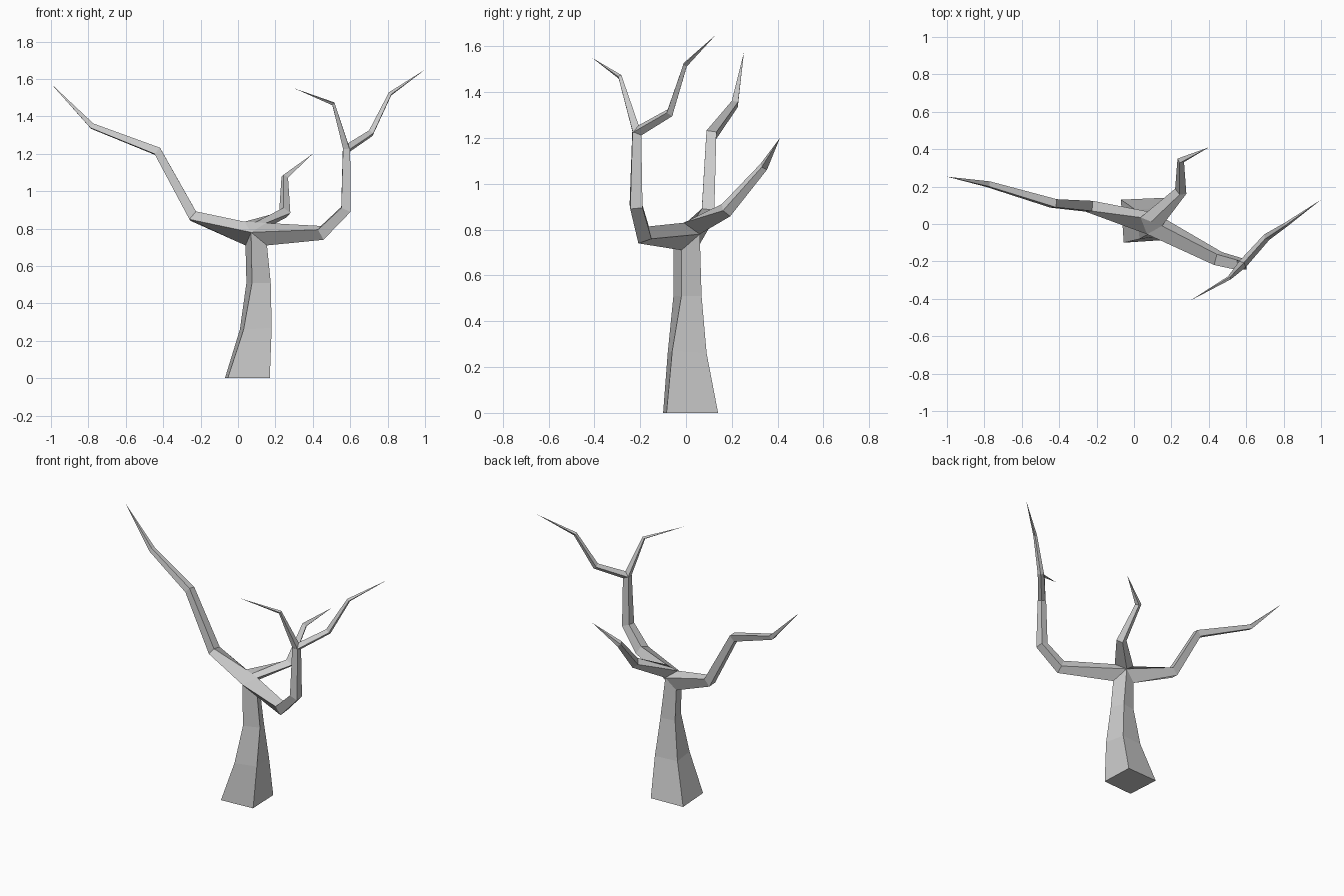
import bpy, bmesh
from math import radians
from mathutils import Vector, Matrix

cube = bpy.data.objects.get("Cube")
if cube:
    bpy.data.objects.remove(cube)

bark = bpy.data.materials.new("grey_bark")
bark.use_nodes = True
GREY = (0.6, 0.6, 0.6, 1)
bark.diffuse_color = GREY
bark.node_tree.nodes["Principled BSDF"].inputs["Base Color"].default_value = GREY


def finish(name, bm):
    bmesh.ops.recalc_face_normals(bm, faces=bm.faces)
    mesh = bpy.data.meshes.new(name)
    bm.to_mesh(mesh)
    bm.free()
    mesh.materials.append(bark)
    obj = bpy.data.objects.new(name, mesh)
    bpy.context.collection.objects.link(obj)
    return obj


def loft(name, rings):
    """Skin a list of four-sided rings; a one-point ring closes to a tip."""
    bm = bmesh.new()
    loops = [[bm.verts.new(p) for p in ring] for ring in rings]
    for a, b in zip(loops, loops[1:]):
        for i in range(4):
            j = (i + 1) % 4
            if len(b) == 1:
                bm.faces.new((a[i], a[j], b[0]))
            else:
                bm.faces.new((a[i], a[j], b[j], b[i]))
    bm.faces.new(loops[0])
    if len(loops[-1]) == 4:
        bm.faces.new(loops[-1])
    return finish(name, bm)


def branch(name, start, nodes, roll=0):
    """Four-sided limb from a start ring along (x, y, z, radius) nodes."""
    centre = sum(start, Vector()) / 4
    points = [centre] + [Vector(n[:3]) for n in nodes]
    low, side = start[0] - centre, start[1] - centre
    rings = [start]
    for k, node in enumerate(nodes, 1):
        radius = node[3]
        if radius == 0:
            rings.append([points[k]])
            continue
        way = (points[k] - points[k - 1]).normalized()
        if k + 1 < len(points):
            way = (way + (points[k + 1] - points[k]).normalized()).normalized()
        low = (low - way * low.dot(way)).normalized()
        across = way.cross(low)
        if across.dot(side) < 0:
            across = -across
        side = across
        turn = Matrix.Rotation(radians(roll), 3, way)
        u, v = turn @ low * radius, turn @ side * radius
        rings.append([points[k] + d for d in (u, v, -u, -v)])
    return loft(name, rings)


def diamond(centre, radius, way):
    """Square ring around a direction, for starting twigs."""
    way = Vector(way).normalized()
    u = Vector((0, 0, -1))
    u = (u - way * u.dot(way)).normalized() * radius
    v = way.cross(u)
    c = Vector(centre)
    return [c + u, c + v, c - u, c - v]


# Trunk: four corners per level
left_c, front_c = Vector((.04, .045, .71)), Vector((.07, -.055, .78))
right_c, back_c = Vector((.155, -.02, .71)), Vector((.11, .06, .78))
loft("trunk", [
    [(-.07, .13, 0), (-.055, -.10, 0), (.17, -.085, 0), (.16, .14, 0)],
    [(.01, .075, .26), (.03, -.08, .26), (.18, -.06, .27), (.165, .09, .26)],
    [(.045, .05, .51), (.075, -.055, .51), (.175, -.02, .51), (.14, .068, .51)],
    [left_c, front_c, right_c, back_c]])

# Crotch where the three limbs meet
top_l, top_r = Vector((.035, .035, .837)), Vector((.15, -.01, .83))
bm = bmesh.new()
for p in (left_c, front_c, right_c, back_c, top_l, top_r):
    bm.verts.new(p)
bmesh.ops.convex_hull(bm, input=bm.verts)
finish("crotch", bm)

# Main limbs
branch("right_limb", [left_c, front_c, top_l, back_c], [
    (-.24, .095, .867, .039), (-.43, .11, 1.213, .031),
    (-.78, .213, 1.348, .02), (-1, .253, 1.575, 0)], -20)
branch("left_limb", [right_c, front_c, top_r, back_c], [
    (.45, -.185, .777, .044), (.577, -.218, .903, .038),
    (.58, -.215, 1.225, .027)], -25)
branch("back_limb", [back_c, top_r, (top_l + top_r) / 2, top_l], [
    (.25, .175, .885, .033), (.25, .34, 1.075, .02),
    (.40, .41, 1.2, 0)])

# Twigs forking from the left limb
fork = (.58, -.215, 1.225)
branch("front_twig", diamond(fork, .024, (-.07, -.07, .24)), [
    (.51, -.288, 1.467, .011), (.30, -.41, 1.55, 0)])
branch("back_twig", diamond(fork, .024, (.13, .145, .08)), [
    (.71, -.07, 1.31, .02), (.813, -.003, 1.52, .012),
    (1, .13, 1.65, 0)])
